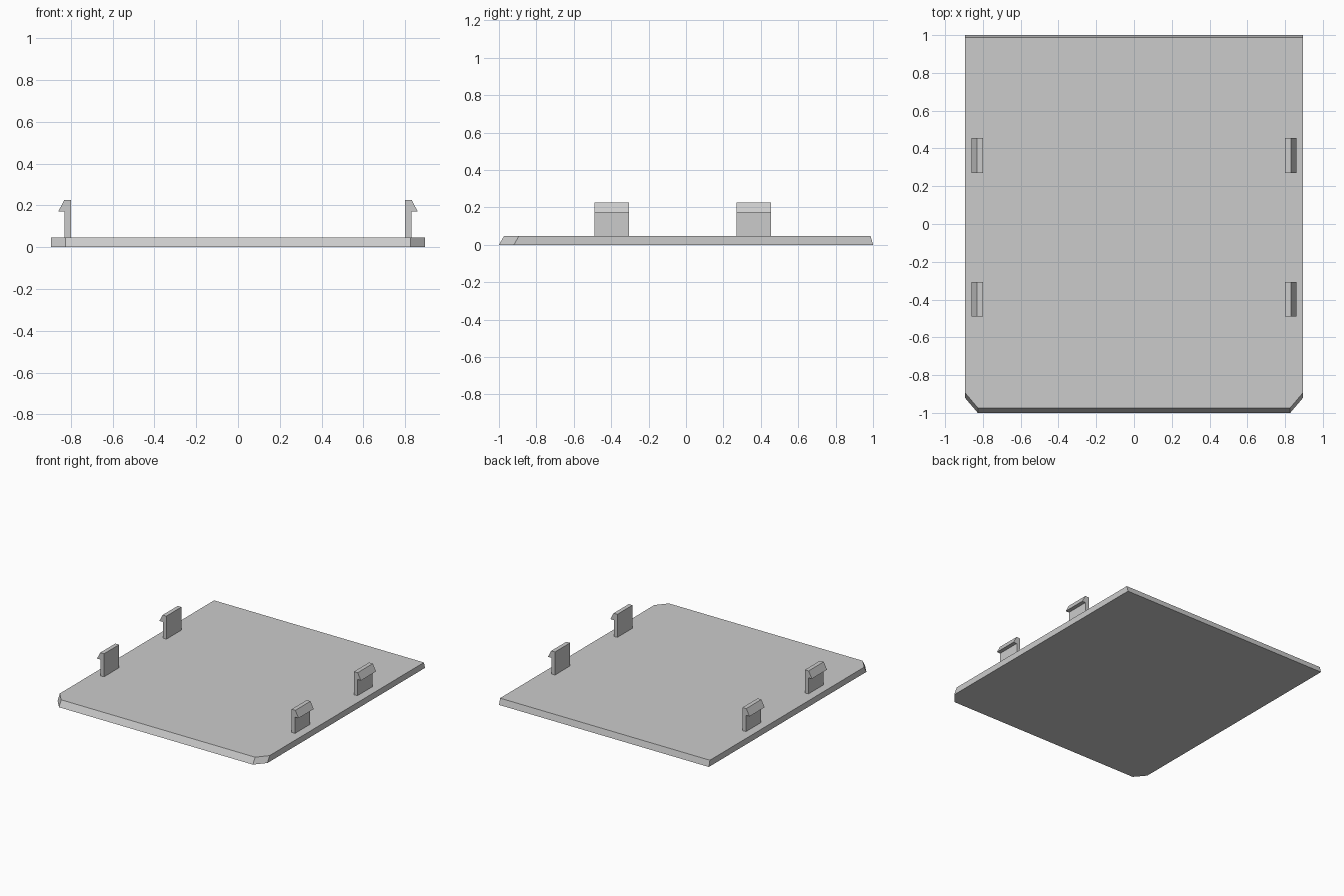
import bpy
import bmesh

cube = bpy.data.objects.get("Cube")
if cube:
    bpy.data.objects.remove(cube, do_unlink=True)

GREY = (0.6, 0.6, 0.6, 1.0)
mat = bpy.data.materials.new("plain grey plastic")
mat.use_nodes = True
mat.diffuse_color = GREY
mat.node_tree.nodes["Principled BSDF"].inputs["Base Color"].default_value = GREY


def loft(name, start, end):
    """Solid between two matching outlines of 3D points."""
    bm = bmesh.new()
    a = [bm.verts.new(p) for p in start]
    b = [bm.verts.new(p) for p in end]
    bm.faces.new(a)
    bm.faces.new(b)
    for i in range(len(a)):
        j = (i + 1) % len(a)
        bm.faces.new((a[i], a[j], b[j], b[i]))
    bmesh.ops.recalc_face_normals(bm, faces=bm.faces)
    mesh = bpy.data.meshes.new(name)
    bm.to_mesh(mesh)
    bm.free()
    mesh.materials.append(mat)
    obj = bpy.data.objects.new(name, mesh)
    bpy.context.collection.objects.link(obj)
    return obj


# Cover plate: clipped front corners, front and back edges sloping inward
HALF_WIDTH, CORNER_X, THICK = 0.895, 0.827, 0.047


def plate_outline(front, corner, back, z):
    right = [(CORNER_X, front, z), (HALF_WIDTH, corner, z), (HALF_WIDTH, back, z)]
    return right + [(-x, y, h) for x, y, h in reversed(right)]


loft("cover_plate",
     plate_outline(-1.0, -0.92, 1.0, 0.0),
     plate_outline(-0.973, -0.893, 0.987, THICK))

# Snap clips: upright tabs with an outward barb, two on each side
CLIP = [(0.80, THICK), (0.83, THICK), (0.83, 0.172),
        (0.86, 0.172), (0.832, 0.225), (0.80, 0.225)]
CLIP_LENGTH = 0.184

for side, sign in (("left", 1), ("right", -1)):
    for place, y in (("front", -0.398), ("back", 0.362)):
        ends = [[(sign * x, y + d * CLIP_LENGTH / 2, z) for x, z in CLIP]
                for d in (-1, 1)]
        loft(f"{place}_{side}_clip", *ends)
